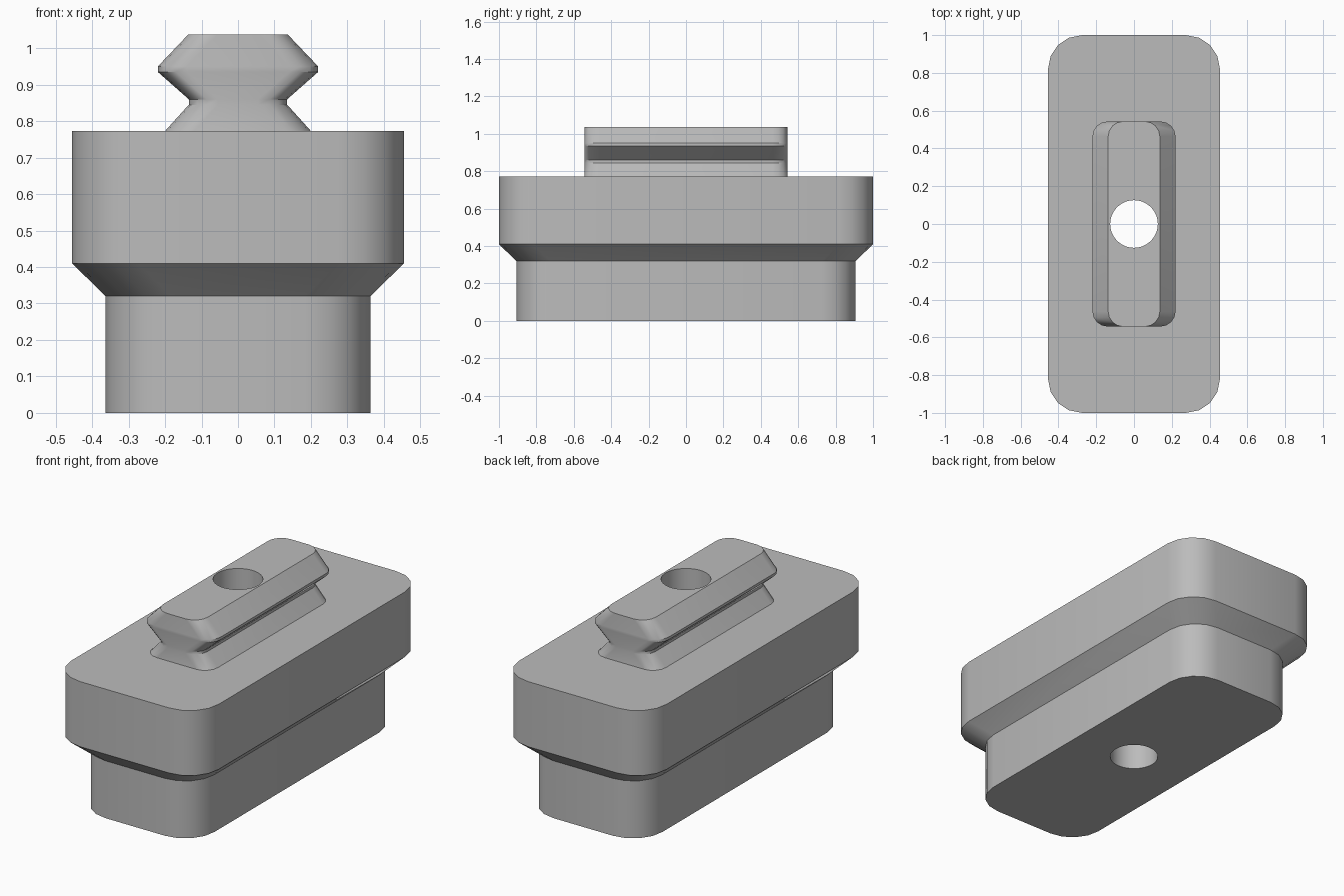
import bpy
import bmesh
from math import cos, sin, pi, radians

if "Cube" in bpy.data.objects:
    bpy.data.objects.remove(bpy.data.objects["Cube"], do_unlink=True)

grey = bpy.data.materials.new("plain grey")
grey.use_nodes = True
colour = (0.5, 0.5, 0.5, 1)
grey.diffuse_color = colour
grey.node_tree.nodes["Principled BSDF"].inputs["Base Color"].default_value = colour


def rounded_ring(bm, hx, hy, r, z, steps=4):
    """Ring of vertices around a rounded rectangle, counter-clockwise."""
    ring = []
    for corner, (sx, sy) in enumerate([(1, 1), (-1, 1), (-1, -1), (1, -1)]):
        for i in range(steps + 1):
            a = (corner + i / steps) * pi / 2
            ring.append(bm.verts.new((sx * (hx - r) + r * cos(a),
                                      sy * (hy - r) + r * sin(a), z)))
    return ring


def loft(name, sections, r):
    """Closed solid through rounded rectangles given as (half x, half y, z)."""
    bm = bmesh.new()
    rings = [rounded_ring(bm, hx, hy, r, z) for hx, hy, z in sections]
    n = len(rings[0])
    for lo, hi in zip(rings, rings[1:]):
        for i in range(n):
            j = (i + 1) % n
            bm.faces.new((lo[i], lo[j], hi[j], hi[i]))
    bm.faces.new(rings[0][::-1])
    bm.faces.new(rings[-1])
    mesh = bpy.data.meshes.new(name)
    bm.to_mesh(mesh)
    bm.free()
    mesh.materials.append(grey)
    ob = bpy.data.objects.new(name, mesh)
    bpy.context.collection.objects.link(ob)
    return ob


# Stepped block: narrow foot, sloped shoulder, wide upper part
body = loft("body", [(0.363, 0.907, 0), (0.363, 0.907, 0.32),
                     (0.455, 1, 0.41), (0.455, 1, 0.773)], 0.18)

# Dovetail rail: waisted across x, constant length along y
rail_profile = [(0.2, 0.773), (0.135, 0.845), (0.135, 0.86),
                (0.22, 0.935), (0.22, 0.95), (0.137, 1.037)]
rail = loft("rail", [(x, 0.543, z) for x, z in rail_profile], 0.08)

# Vertical hole through everything
bpy.ops.mesh.primitive_cylinder_add(vertices=48, radius=0.126, depth=3)
cutter = bpy.context.object
cutter.name = "hole_cutter"
cutter.hide_render = True
cutter.data.materials.append(grey)

for ob in (body, rail):
    bpy.ops.object.select_all(action="DESELECT")
    ob.select_set(True)
    bpy.context.view_layer.objects.active = ob
    hole = ob.modifiers.new("hole", "BOOLEAN")
    hole.operation = "DIFFERENCE"
    hole.solver = "EXACT"
    hole.object = cutter
    bpy.ops.object.modifier_apply(modifier=hole.name)
    bpy.ops.object.shade_smooth_by_angle(angle=radians(30))

bpy.data.objects.remove(cutter, do_unlink=True)
